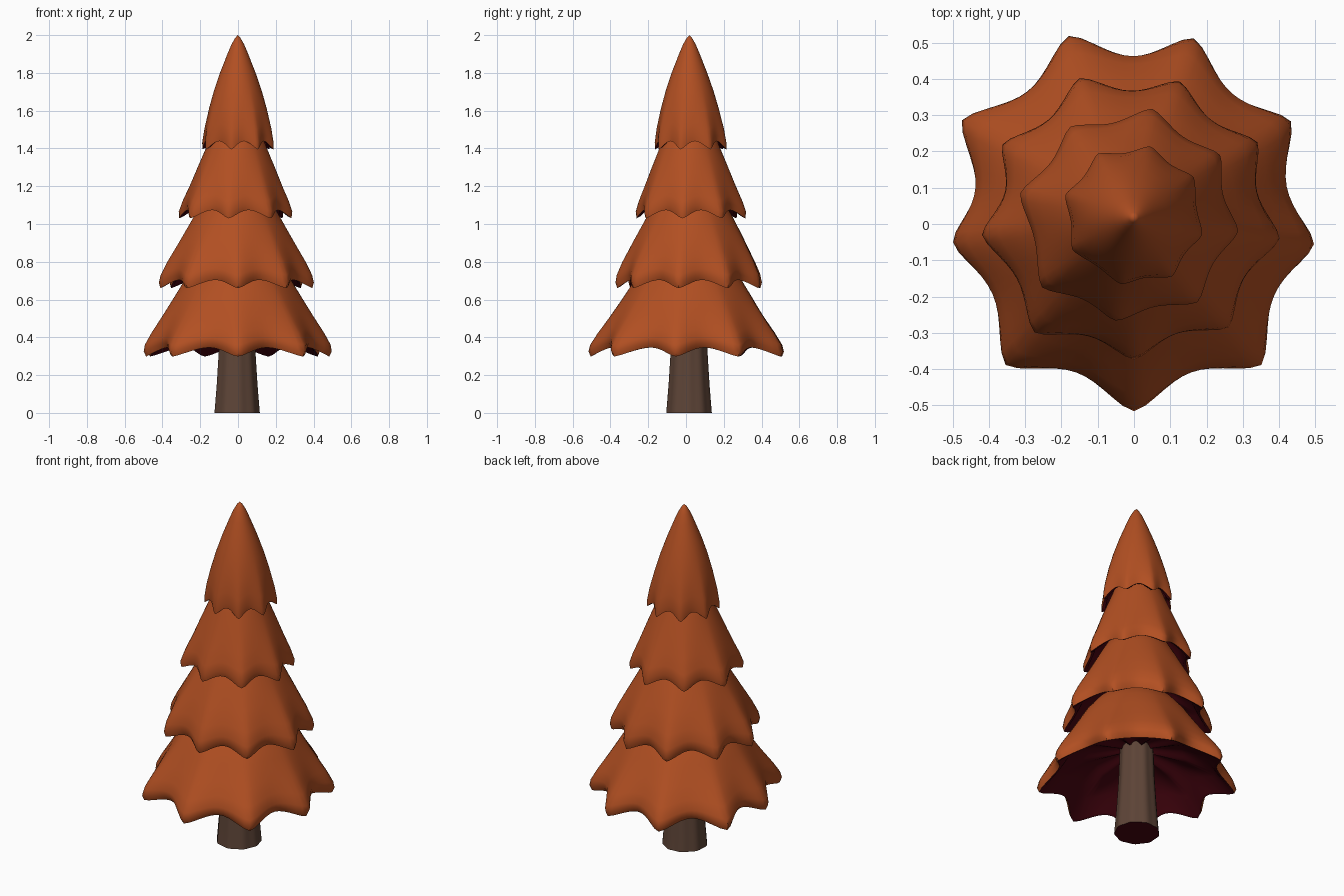
import bpy, bmesh, math

if "Cube" in bpy.data.objects:
    bpy.data.objects.remove(bpy.data.objects["Cube"])


def material(name, rgb):
    m = bpy.data.materials.new(name)
    m.diffuse_color = (*rgb, 1.0)
    m.use_nodes = True
    m.node_tree.nodes["Principled BSDF"].inputs["Base Color"].default_value = m.diffuse_color
    return m


ORANGE = material("autumn_orange", (0.445, 0.079, 0.016))
BROWN = material("bark_brown", (0.11, 0.058, 0.038))
DARK = material("dark_red_underside", (0.063, 0.0015, 0.005))


def lathe(name, profile, segs, place, mats, dark_from):
    """Join rings of place(profile point, turn 0..1); strips from dark_from on use the second colour."""
    bm = bmesh.new()
    rings = [[bm.verts.new(place(p, i / segs)) for i in range(segs)] for p in profile]
    for k in range(len(rings) - 1):
        a, b = rings[k], rings[k + 1]
        for i in range(segs):
            j = (i + 1) % segs
            f = bm.faces.new((a[i], b[i], b[j], a[j]))
            f.material_index = 1 if k >= dark_from else 0
    bmesh.ops.remove_doubles(bm, verts=bm.verts, dist=0.0003)
    bmesh.ops.recalc_face_normals(bm, faces=bm.faces)
    me = bpy.data.meshes.new(name)
    bm.to_mesh(me)
    bm.free()
    for m in mats:
        me.materials.append(m)
    ob = bpy.data.objects.new(name, me)
    bpy.context.collection.objects.link(ob)
    bpy.ops.object.select_all(action='DESELECT')
    ob.select_set(True)
    bpy.context.view_layer.objects.active = ob
    bpy.ops.object.shade_smooth_by_angle(angle=math.radians(50))
    return ob


def tier(name, outer, tips, centre, depth, lift):
    """Skirt of branches: outer profile runs from the top to the rim, then folds back inside."""
    z0, rim = outer[-1]
    top = outer[0][0]
    widest = max(r for z, r in outer)
    inner = [(z0 + 0.010, rim - 0.020), (z0 + 0.10, rim * 0.81),
             (z0 + 0.17, rim * 0.52), (z0 + 0.21, 0.0)]
    n = len(tips)
    polar = [(math.atan2(y - centre[1], x - centre[0]), math.hypot(x - centre[0], y - centre[1]))
             for x, y in tips]

    def place(p, turn):
        z, r = p
        i = int(turn * n + 1e-6)
        f = turn * n - i
        (a0, r0), (a1, r1) = polar[i], polar[(i + 1) % n]
        ang = a0 + f * ((a1 - a0) % (2 * math.pi))
        reach = r0 + (r1 - r0) * f
        wave = math.sqrt(math.sin(math.pi * f) ** 2 + 0.02) - 0.14    # rounded branch tips
        fade = min(1.0, max(0.0, 1 - (z - z0) / (0.75 * (top - z0)))) ** 1.3
        r *= 1 + (reach / widest - 1) * fade
        r *= 1 - depth * fade * wave
        return (centre[0] + r * math.cos(ang), centre[1] + r * math.sin(ang),
                z + lift * fade * wave)

    lathe(name, outer + inner, n * 12, place, (ORANGE, DARK), len(outer) - 1)


# Four overlapping skirts, lowest first; the tips are the branch ends seen from above
tier("bottom_branches",
     [(0.92, 0.0), (0.86, 0.12), (0.78, 0.22), (0.7, 0.285), (0.6, 0.35), (0.5, 0.418),
      (0.42, 0.475), (0.36, 0.512), (0.325, 0.52), (0.298, 0.508)],
     [(0, -.517), (.352, -.39), (.495, -.055), (.432, .283), (.165, .513), (-.18, .52),
      (-.477, .287), (-.498, -.05), (-.355, -.39)],
     (0, 0.012), 0.19, 0.055)
tier("lower_middle_branches",
     [(1.27, 0.0), (1.22, 0.09), (1.15, 0.165), (1.07, 0.21), (1.0, 0.25), (0.9, 0.308),
      (0.8, 0.366), (0.73, 0.4), (0.69, 0.409), (0.66, 0.40)],
     [(0, -.372), (.26, -.285), (.402, -.04), (.34, .225), (.125, .392), (-.15, .402),
      (-.362, .22), (-.42, -.03), (-.275, -.3)],
     (-0.006, 0.02), 0.17, 0.05)
tier("upper_middle_branches",
     [(1.64, 0.0), (1.56, 0.08), (1.48, 0.13), (1.4, 0.162), (1.3, 0.205), (1.2, 0.247),
      (1.12, 0.283), (1.065, 0.302), (1.03, 0.298)],
     [(.175, -.215), (.287, -.02), (.237, .19), (.05, .318), (-.175, .268), (-.315, .085),
      (-.255, -.175), (-.05, -.265)],
     (-0.008, 0.02), 0.16, 0.05)
tier("top_branches",
     [(2.0, 0.0), (1.985, 0.014), (1.95, 0.034), (1.9, 0.055), (1.8, 0.094), (1.7, 0.128),
      (1.6, 0.157), (1.5, 0.181), (1.43, 0.192), (1.395, 0.191)],
     [(.105, -.145), (.188, -.03), (.165, .13), (.045, .215), (-.1, .195), (-.19, .08),
      (-.17, -.07), (-.035, -.165)],
     (-0.001, 0.018), 0.14, 0.05)


# Trunk: slightly ribbed taper with a dark base
def trunk_point(p, turn):
    z, r = p
    ang = 2 * math.pi * turn
    r *= 1 + 0.025 * math.cos(9 * ang + 0.6)
    return (-0.006 + r * math.cos(ang), 0.017 + r * math.sin(ang), z)


lathe("trunk", [(0.64, 0.0), (0.62, 0.085), (0.33, 0.096), (0.15, 0.107), (0.0, 0.119), (0.0, 0.0)],
      54, trunk_point, (BROWN, DARK), 4)
